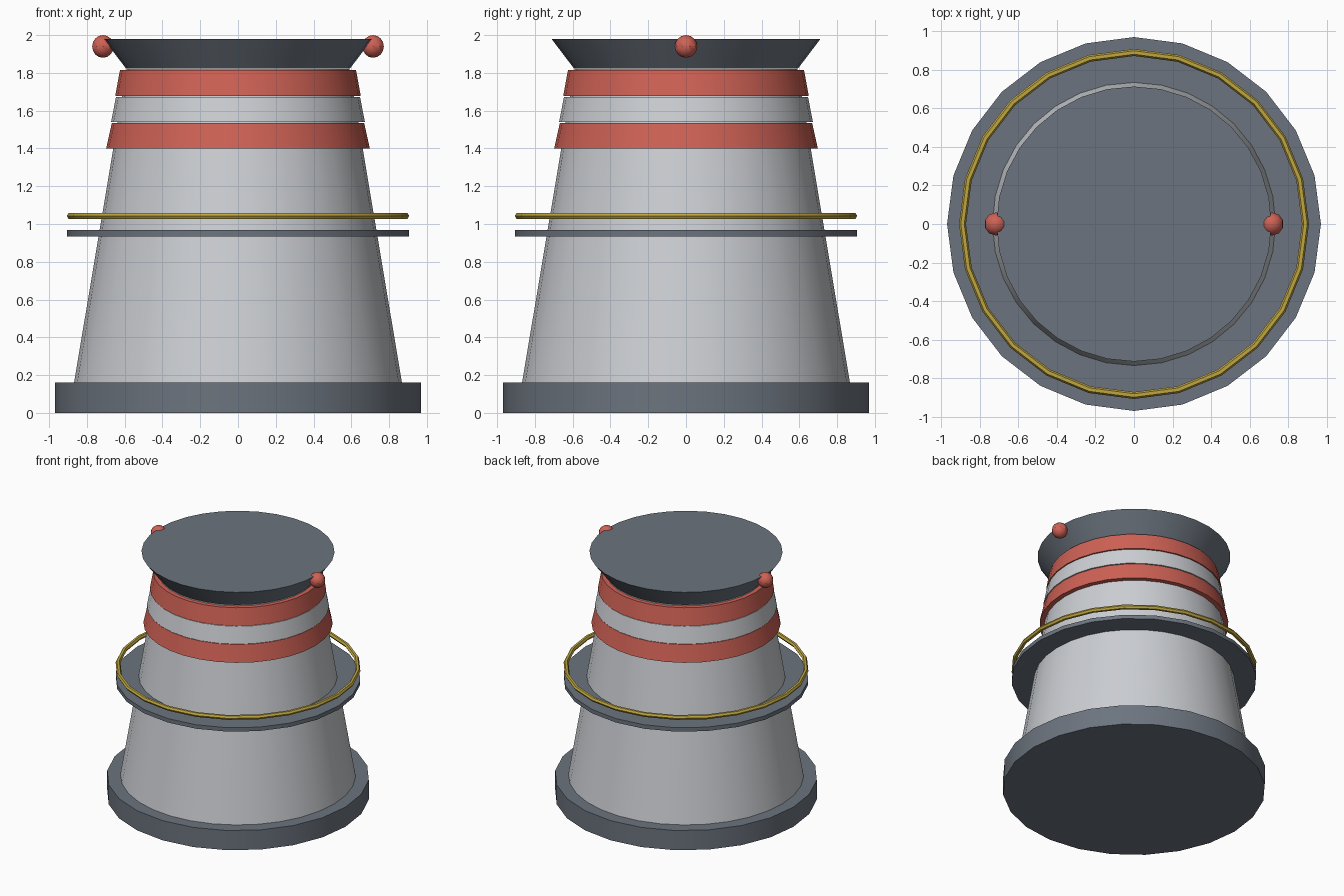
import bpy
import math

cube = bpy.data.objects.get("Cube")
if cube:
    bpy.data.objects.remove(cube, do_unlink=True)


def make_material(name, rgb):
    mat = bpy.data.materials.new(name)
    mat.use_nodes = True
    colour = (*rgb, 1.0)
    mat.diffuse_color = colour
    mat.node_tree.nodes["Principled BSDF"].inputs["Base Color"].default_value = colour
    return mat


slate = make_material("slate grey", (0.15, 0.175, 0.21))
pale = make_material("pale grey", (0.60, 0.62, 0.65))
red = make_material("signal red", (0.62, 0.12, 0.09))
gold = make_material("brass yellow", (0.52, 0.38, 0.05))


def finish(name, mat):
    obj = bpy.context.object
    obj.name = name
    obj.data.name = name
    obj.data.materials.append(mat)
    bpy.ops.object.shade_smooth_by_angle(angle=math.radians(35))
    return obj


def drum(name, mat, low, high, r_low, r_high, sides=24):
    """Solid round section between two heights."""
    bpy.ops.mesh.primitive_cone_add(
        vertices=sides, radius1=r_low, radius2=r_high,
        depth=high - low, location=(0, 0, (low + high) / 2))
    return finish(name, mat)


# Base and tapering tower
drum("base_plinth", slate, 0, 0.16, 0.968, 0.968)
drum("tower_body", pale, 0.16, 1.82, 0.868, 0.59, 32)

# Gallery walkway with its floating handrail
drum("gallery_floor", slate, 0.935, 0.967, 0.905, 0.905)
bpy.ops.mesh.primitive_torus_add(
    major_segments=24, minor_segments=6, major_radius=0.888,
    minor_radius=0.018, location=(0, 0, 1.043))
finish("gallery_handrail", gold)

# Coloured bands around the neck
drum("lower_band", red, 1.40, 1.535, 0.698, 0.668, 32)
drum("middle_band", pale, 1.54, 1.673, 0.672, 0.646, 32)
drum("upper_band", red, 1.678, 1.814, 0.65, 0.625, 32)

# Flared cap
drum("flared_cap", slate, 1.822, 1.98, 0.592, 0.712, 32)

# Warning lamps on both sides of the cap
for side, x in (("left", 0.715), ("right", -0.715)):
    bpy.ops.mesh.primitive_uv_sphere_add(
        segments=10, ring_count=8, radius=0.06, location=(x, 0, 1.94))
    finish(side + "_warning_lamp", red)
